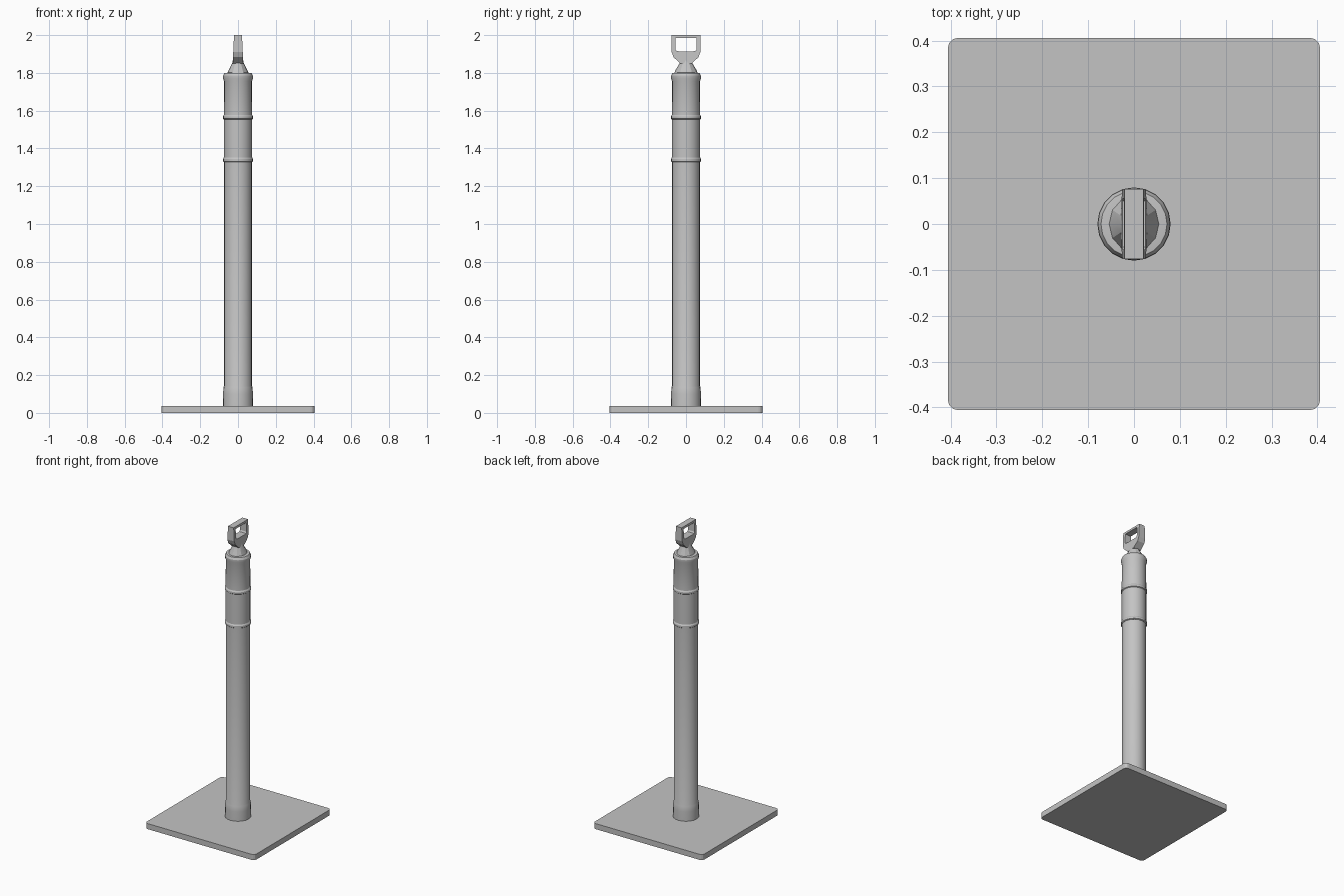
import bpy, bmesh, math

if "Cube" in bpy.data.objects:
    bpy.data.objects.remove(bpy.data.objects["Cube"])

grey = bpy.data.materials.new("plain grey")
grey.diffuse_color = (0.55, 0.55, 0.55, 1)
grey.use_nodes = True
grey.node_tree.nodes["Principled BSDF"].inputs["Base Color"].default_value = grey.diffuse_color


def finish(name, bm, smooth=None):
    bmesh.ops.recalc_face_normals(bm, faces=bm.faces)
    mesh = bpy.data.meshes.new(name)
    bm.to_mesh(mesh)
    bm.free()
    mesh.materials.append(grey)
    ob = bpy.data.objects.new(name, mesh)
    bpy.context.collection.objects.link(ob)
    if smooth:
        bpy.context.view_layer.objects.active = ob
        ob.select_set(True)
        bpy.ops.object.shade_smooth_by_angle(angle=math.radians(smooth))
        ob.select_set(False)
    return ob


def lathe(name, profile, sides=20, sy=1.0):
    """Closed turned solid from (radius, z) pairs, bottom to top."""
    bm = bmesh.new()
    rings = []
    for r, z in profile:
        rings.append([bm.verts.new((r * math.cos(a), r * sy * math.sin(a), z))
                      for a in (2 * math.pi * i / sides for i in range(sides))])
    for lo, hi in zip(rings, rings[1:]):
        for i in range(sides):
            j = (i + 1) % sides
            bm.faces.new((lo[i], lo[j], hi[j], hi[i]))
    bm.faces.new(rings[0])
    bm.faces.new(rings[-1])
    return finish(name, bm, 25)


# Square base plate with rounded corners
bm = bmesh.new()
bmesh.ops.create_cube(bm, size=1)
for v in bm.verts:
    v.co = (v.co.x * 0.812, v.co.y * 0.812, (v.co.z + 0.5) * 0.037)
upright = [e for e in bm.edges if abs(e.verts[0].co.z - e.verts[1].co.z) > 0.01]
bmesh.ops.bevel(bm, geom=upright, offset=0.022, segments=3, profile=0.5, affect='EDGES')
finish("base_plate", bm)

# Post with a foot collar, two raised bands and a rounded shoulder
post = [(0.080, 0.03), (0.079, 0.10), (0.077, 0.135), (0.074, 0.143), (0.074, 1.328)]
for z in (1.338, 1.564):
    post += [(0.075, z - 0.010), (0.080, z - 0.006), (0.080, z + 0.006), (0.075, z + 0.014)]
post += [(0.074, 1.755), (0.079, 1.770), (0.079, 1.785), (0.072, 1.799), (0.056, 1.801)]
lathe("post", post)

# Tapered neck under the handle
lathe("neck", [(0.057, 1.79), (0.052, 1.81), (0.030, 1.852), (0.027, 1.872)], 12, 1.12)

# Loop handle: outer and inner outlines in y-z, thinner towards the top
outer = [(0.076, 2.0), (0.076, 1.91), (0.066, 1.883), (0.030, 1.850)]
inner = [(0.056, 1.985), (0.056, 1.925), (0.050, 1.915), (0.028, 1.914)]
bm = bmesh.new()


def outline(points, side):
    loop = points + [(-y, z) for y, z in reversed(points)]
    return [bm.verts.new((side * (0.028 - 0.007 * (z - 1.85) / 0.15), y, z)) for y, z in loop]


of, ob_, inf, inb = (outline(p, s) for p, s in
                     ((outer, 1), (outer, -1), (inner, 1), (inner, -1)))
for a, b in ((of, inf), (inf, inb), (inb, ob_), (ob_, of)):
    for i in range(len(a)):
        j = (i + 1) % len(a)
        bm.faces.new((a[i], a[j], b[j], b[i]))
finish("handle", bm)
